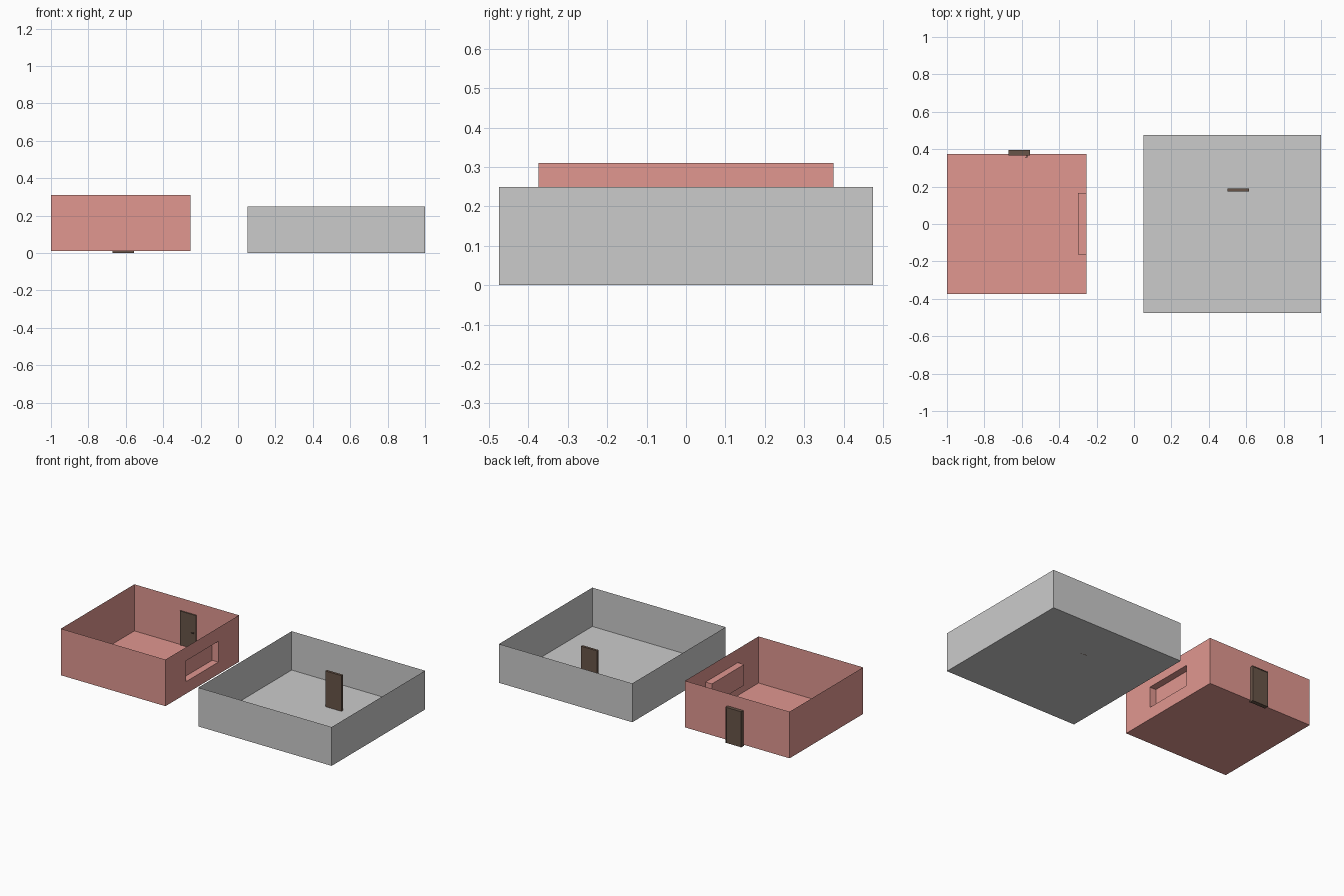
import bpy, bmesh
from mathutils import Vector

if "Cube" in bpy.data.objects:
    bpy.data.objects.remove(bpy.data.objects["Cube"])


def material(name, rgb):
    m = bpy.data.materials.new(name)
    m.diffuse_color = (*rgb, 1)
    m.use_nodes = True
    m.node_tree.nodes["Principled BSDF"].inputs["Base Color"].default_value = m.diffuse_color
    return m


RED = material("red_plaster", (0.75, 0.31, 0.28))
BROWN = material("dark_wood", (0.14, 0.09, 0.065))


def finish(bm, name, mat=None):
    mesh = bpy.data.meshes.new(name)
    bm.to_mesh(mesh)
    bm.free()
    if mat:
        mesh.materials.append(mat)
    ob = bpy.data.objects.new(name, mesh)
    bpy.context.collection.objects.link(ob)
    return ob


def add_box(bm, lo, hi):
    lo, hi = Vector(lo), Vector(hi)
    verts = bmesh.ops.create_cube(bm, size=1)["verts"]
    for v in verts:
        v.co = Vector([lo[i] if v.co[i] < 0 else hi[i] for i in range(3)])


def room(name, lo, hi, mat=None, niche=None):
    """Open-topped shell of thin walls, with an optional niche in the +x wall."""
    bm = bmesh.new()
    add_box(bm, lo, hi)
    bm.normal_update()
    top = [f for f in bm.faces if f.normal.z > 0.9]
    bmesh.ops.delete(bm, geom=top, context='FACES_ONLY')
    if niche:
        y0, y1, z0, z1, depth = niche
        wall = [f for f in bm.faces if f.normal.x > 0.9][0]
        bmesh.ops.inset_individual(bm, faces=[wall], thickness=0.05)
        c = wall.calc_center_median()
        for v in wall.verts:
            v.co.y, v.co.z = (y0 if v.co.y < c.y else y1), (z0 if v.co.z < c.z else z1)
        back = bmesh.ops.extrude_discrete_faces(bm, faces=[wall])["faces"][0]
        bmesh.ops.translate(bm, verts=list(back.verts), vec=(-depth, 0, 0))
    return finish(bm, name, mat)


def box(name, lo, hi, mat):
    bm = bmesh.new()
    add_box(bm, lo, hi)
    return finish(bm, name, mat)


# Rooms
room("red_room", (-1, -0.374, 0.01), (-0.255, 0.374, 0.31), RED,
     niche=(-0.163, 0.165, 0.088, 0.222, 0.045))
room("grey_room", (0.05, -0.475, 0), (1, 0.475, 0.25))

# Door set into the back wall of the red room: frame and leaf
X0, X1, H, W = -0.67, -0.557, 0.23, 0.006
frame = bmesh.new()
for a, b, z0, z1 in ((X0, X0 + W, 0, H), (X1 - W, X1, 0, H),
                     (X0 + W, X1 - W, H - W, H)):
    add_box(frame, (a, 0.366, z0), (b, 0.396, z1))
finish(frame, "door_frame", BROWN)
box("door_leaf", (X0 + W, 0.368, 0), (X1 - W, 0.394, H - W), BROWN)

# Handle: spindle and lever on the inside
handle = bmesh.new()
add_box(handle, (-0.575, 0.357, 0.112), (-0.570, 0.368, 0.117))
add_box(handle, (-0.583, 0.355, 0.112), (-0.570, 0.359, 0.117))
finish(handle, "door_handle", BROWN)

# Free-standing door in the grey room
box("standing_door", (0.50, 0.174, 0), (0.615, 0.19, H), BROWN)
